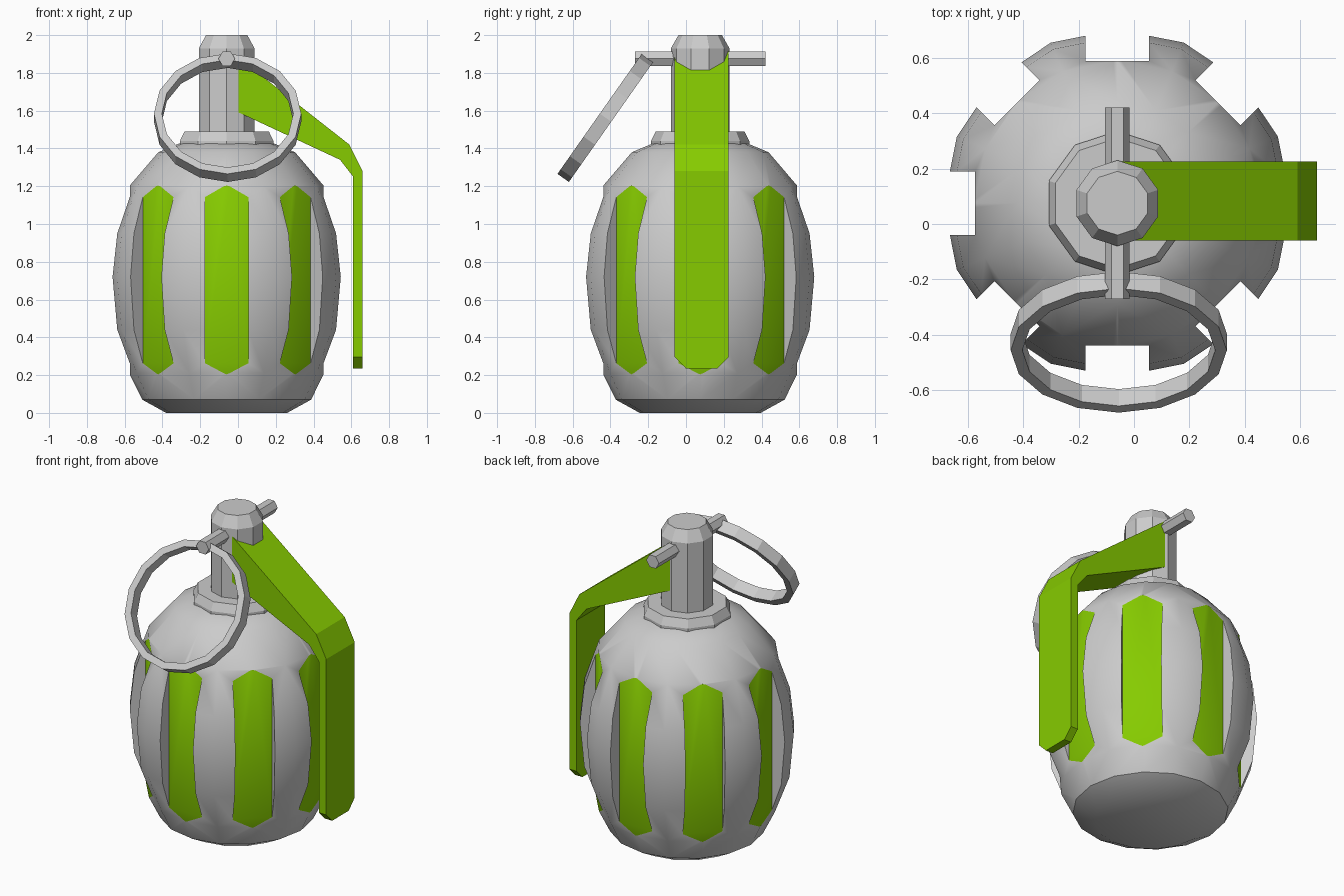
import bpy, bmesh
from math import pi, sin, cos, radians
from mathutils import Matrix, Vector

if "Cube" in bpy.data.objects:
    bpy.data.objects.remove(bpy.data.objects["Cube"])

CX, CY = -0.06, 0.075          # main vertical axis
green = bpy.data.materials.new("lime")
green.diffuse_color = (0.24, 0.6, 0.0, 1)
green.use_nodes = True
green.node_tree.nodes["Principled BSDF"].inputs["Base Color"].default_value = green.diffuse_color


def finish(name, bm, mat=None, loc=(CX, CY, 0)):
    bmesh.ops.recalc_face_normals(bm, faces=bm.faces)
    me = bpy.data.meshes.new(name)
    bm.to_mesh(me)
    bm.free()
    ob = bpy.data.objects.new(name, me)
    ob.location = loc
    bpy.context.collection.objects.link(ob)
    if mat:
        me.materials.append(mat)
    return ob


def lathe(profile, seg, phase=0.0, closed=False):
    """Revolve (radius, z) points; cap the ends, or close into a ring."""
    bm = bmesh.new()
    rows = [[bm.verts.new((r * cos(phase + 2 * pi * i / seg),
                           r * sin(phase + 2 * pi * i / seg), z))
             for i in range(seg)] for r, z in profile]
    pairs = list(zip(rows, rows[1:]))
    if closed:
        pairs.append((rows[-1], rows[0]))
    else:
        bm.faces.new(rows[0])
        bm.faces.new(rows[-1])
    for a, b in pairs:
        for i in range(seg):
            j = (i + 1) % seg
            bm.faces.new((a[i], a[j], b[j], b[i]))
    return bm


# barrel-shaped body
body = finish("body", lathe([(.32, 0), (.447, .07), (.516, .21), (.602, .44), (.627, .72),
                             (.602, .95), (.516, 1.2), (.362, 1.38), (.23, 1.435)], 16))

# eight boxes that cut the vertical grooves
FLOOR = .513
bm = bmesh.new()
for k in range(8):
    m = (Matrix.Rotation(k * pi / 4, 4, 'Z') @ Matrix.Translation((FLOOR + .15, 0, .7))
         @ Matrix.Diagonal((.3, .23, 1.2, 1)))
    bmesh.ops.create_cube(bm, size=1, matrix=m)
cutter = finish("groove_cutter", bm)
cutter.hide_render = True
mod = body.modifiers.new("grooves", 'BOOLEAN')
mod.operation, mod.solver, mod.object = 'DIFFERENCE', 'EXACT', cutter
bpy.context.view_layer.objects.active = body
body.select_set(True)
bpy.ops.object.modifier_apply(modifier=mod.name)
bpy.data.objects.remove(cutter)

# green groove floors
me = body.data
me.materials.clear()
grey = bpy.data.materials.new("grey")
me.materials.append(grey)
me.materials.append(green)
for p in me.polygons:
    out = p.normal.dot(p.center)
    p.material_index = int(abs(p.normal.z) < .01 and abs(out - FLOOR) < .004)
bpy.ops.object.shade_smooth_by_angle(angle=radians(33))

# collar and neck with bevelled cap
finish("collar", lathe([(.26, 1.41), (.26, 1.44), (.235, 1.49)], 10, -pi / 2))
finish("neck", lathe([(.155, 1.45), (.155, 1.93), (.115, 2.0)], 10, -pi / 2))

# safety lever: side profile extruded along y, lower corners clipped
pts = [(-.06, 1.93), (.59, 1.42), (.66, 1.28), (.66, .235),
       (.61, .235), (.61, 1.25), (.54, 1.34), (-.06, 1.62)]
bm = bmesh.new()
face = bm.faces.new([bm.verts.new((x, -.06, z)) for x, z in pts])
ext = bmesh.ops.extrude_face_region(bm, geom=[face], use_keep_orig=True)
bmesh.ops.translate(bm, vec=(0, .285, 0),
                    verts=[g for g in ext["geom"] if isinstance(g, bmesh.types.BMVert)])
bmesh.ops.recalc_face_normals(bm, faces=bm.faces)
low = [e for e in bm.edges if all(v.co.z < .3 for v in e.verts)
       and abs(e.verts[0].co.x - e.verts[1].co.x) > .01]
bmesh.ops.bevel(bm, geom=low, offset=.06, segments=1, affect='EDGES')
finish("lever", bm, green, (0, 0, 0))

# hexagonal pin through the neck
pin = finish("pin", lathe([(.044, -.42), (.044, .27)], 6), loc=(CX, 0, 1.875))
pin.rotation_euler.x = pi / 2

# pull ring hanging from the pin
ring = finish("pull_ring", lathe([(.39, -.037), (.39, .037), (.348, .037), (.348, -.037)],
                                 16, closed=True), loc=(-.055, -.426, 1.563))
ring.rotation_euler.x = radians(54.9)
